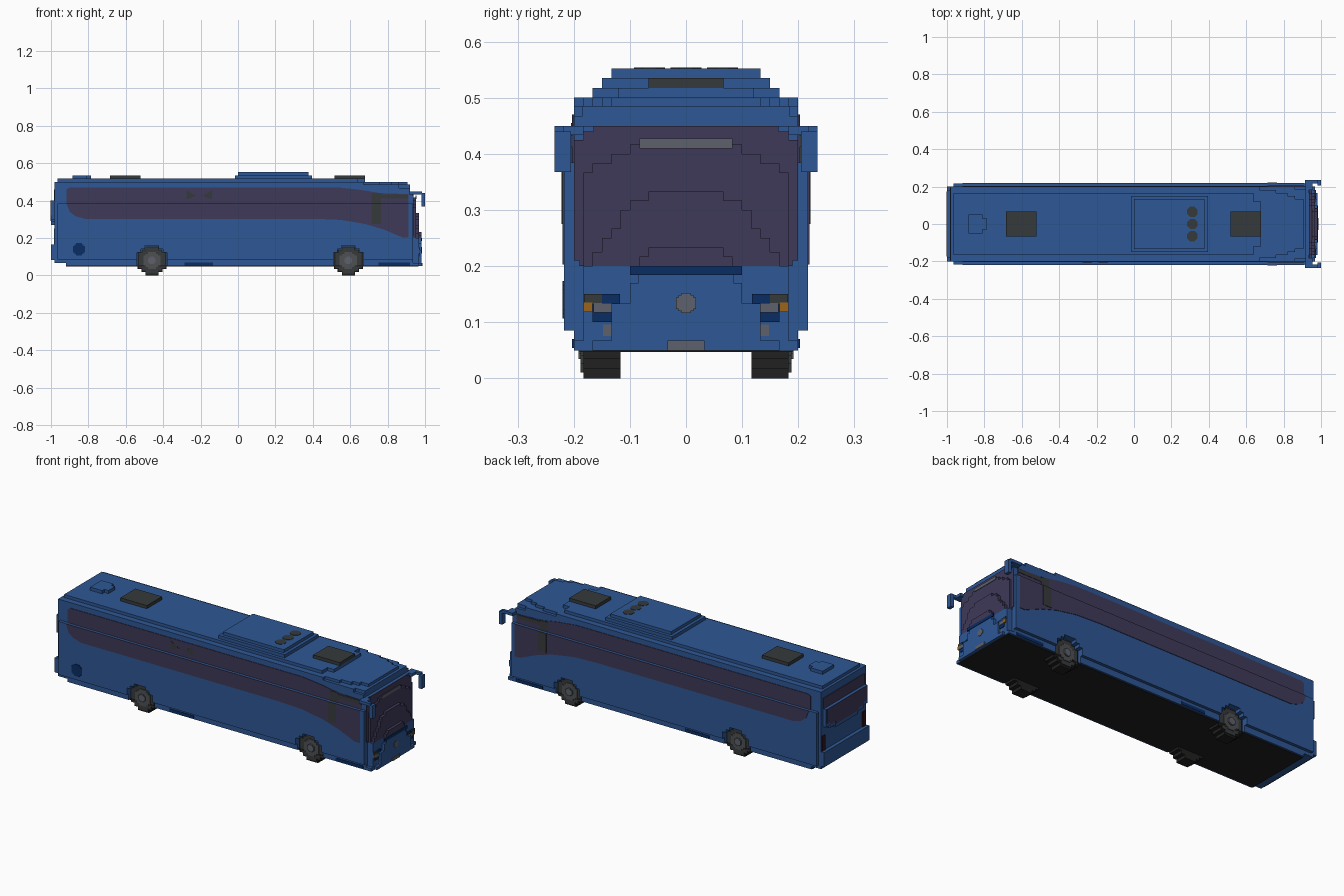
import bpy, bmesh, math

if "Cube" in bpy.data.objects:
    bpy.data.objects.remove(bpy.data.objects["Cube"], do_unlink=True)


def material(name, rgb):
    m = bpy.data.materials.new(name)
    m.use_nodes = True
    m.diffuse_color = (*rgb, 1)
    m.node_tree.nodes["Principled BSDF"].inputs["Base Color"].default_value = (*rgb, 1)
    return m


BLUE = material("body blue", (0.027, 0.095, 0.30))
NAVY = material("dark blue", (0.003, 0.026, 0.127))
GLASS = material("purple glass", (0.049, 0.041, 0.098))
GREY = material("charcoal", (0.037, 0.042, 0.044))
BLACK = material("tyre black", (0.015, 0.015, 0.015))
SILVER = material("silver grey", (0.11, 0.12, 0.15))
RIM = material("rim grey", (0.075, 0.08, 0.085))
ORANGE = material("indicator orange", (0.33, 0.13, 0.01))
RED = material("tail light", (0.03, 0.008, 0.012))


def prism(name, pts, axis, a, b, mat):
    """Extrude a flat outline along an axis from a to b."""
    place = {"x": lambda p, t: (t, p[0], p[1]),
             "y": lambda p, t: (p[0], t, p[1]),
             "z": lambda p, t: (p[0], p[1], t)}[axis]
    bm = bmesh.new()
    ends = [[bm.verts.new(place(p, t)) for p in pts] for t in (a, b)]
    bm.faces.new(ends[0])
    bm.faces.new(ends[1])
    n = len(pts)
    for i in range(n):
        j = (i + 1) % n
        bm.faces.new((ends[0][i], ends[0][j], ends[1][j], ends[1][i]))
    bmesh.ops.recalc_face_normals(bm, faces=bm.faces)
    me = bpy.data.meshes.new(name)
    bm.to_mesh(me)
    bm.free()
    me.materials.append(mat)
    ob = bpy.data.objects.new(name, me)
    bpy.context.collection.objects.link(ob)
    return ob


def box(name, x, y, z, mat):
    return prism(name, [(x[0], y[0]), (x[1], y[0]), (x[1], y[1]), (x[0], y[1])], "z", *z, mat)


def stairs(half):
    """Symmetric stepped outline from (half width, height) corners, low to high."""
    right = [half[0]]
    for (w0, h0), (w1, h1) in zip(half, half[1:]):
        right.append((w0, h1))
        if w1 != w0:
            right.append((w1, h1))
    return right + [(-w, h) for w, h in reversed(right)]


def roof_layer(name, half, z0, z1):
    """Stepped roof sheet; half lists (half width, x) from rear to front."""
    return prism(name, [(x, y) for y, x in stairs(half)], "z", z0, z1, BLUE)


def octagon(cx, cz, r):
    """Blocky round outline."""
    half = [(0.45, -1), (0.73, -0.78), (1, -0.56), (0.73, 0.56), (0.45, 0.78), (0.45, 1)]
    rows = [(w * r, h * r) for w, h in half]
    return [(cx + x, cz + z) for x, z in stairs(rows[:1] + rows[1:])]


# Body shell
shell = prism("body", [(-0.98, 0.067), (-0.92, 0.067), (-0.92, 0.05), (0.935, 0.05),
                       (0.935, 0.45), (0.92, 0.45), (0.92, 0.467), (-0.98, 0.467)],
              "y", -0.2, 0.2, BLUE)
carved = [shell]
for side, s in (("right", -1), ("left", 1)):
    carved.append(box(side + "_side_panel", (-0.965, 0.935), sorted((s * 0.199, s * 0.217)),
                      (0.085, 0.385), BLUE))

# Wheels and their arches
cutters = []
for axle, cx in (("rear", -0.46), ("front", 0.59)):
    for side, s in (("right", -1), ("left", 1)):
        n = f"{axle}_{side}_"
        ring = octagon(cx, 0.078, 0.078)
        prism(n + "tyre", ring, "y", s * 0.117, s * 0.183, BLACK)
        prism(n + "wheel_face", octagon(cx, 0.08, 0.07), "y", s * 0.183, s * 0.188, GREY)
        prism(n + "rim", octagon(cx, 0.08, 0.046), "y", s * 0.188, s * 0.192, RIM)
        prism(n + "hub", octagon(cx, 0.08, 0.02), "y", s * 0.192, s * 0.2, SILVER)
        cut = prism(n + "arch_cutter", octagon(cx, 0.079, 0.08), "y", s * 0.182, s * 0.26, BLACK)
        cut.hide_render = True
        cutters.append(cut)
for ob in carved:
    for cut in cutters:
        mod = ob.modifiers.new("arch", "BOOLEAN")
        mod.operation, mod.solver, mod.object = "DIFFERENCE", "EXACT", cut
        bpy.context.view_layer.objects.active = ob
        bpy.ops.object.modifier_apply(modifier=mod.name)
for cut in cutters:
    bpy.data.objects.remove(cut, do_unlink=True)

# Underside
box("underside", (-0.92, 0.965), (-0.19, 0.19), (0.047, 0.055), BLACK)

# Roof sheets, stepping in toward the nose
roof_layer("roof_low", [(0.2, -0.98), (0.2, 0.75), (0.185, 0.86), (0.15, 0.92)], 0.467, 0.485)
roof_layer("roof_mid", [(0.2, -0.98), (0.2, 0.6), (0.183, 0.67), (0.167, 0.76),
                        (0.15, 0.82), (0.133, 0.86), (0.1, 0.905)], 0.485, 0.5)
roof_layer("roof_top", [(0.167, -0.965), (0.167, 0.59), (0.12, 0.64), (0.07, 0.68)], 0.5, 0.517)

# Roof equipment
for name, x in (("rear_hatch", (-0.685, -0.52)), ("front_hatch", (0.515, 0.68))):
    box(name, x, (-0.067, 0.067), (0.517, 0.535), GREY)
box("cooler_base", (-0.017, 0.395), (-0.15, 0.15), (0.517, 0.535), BLUE)
box("cooler_top", (0, 0.378), (-0.133, 0.133), (0.535, 0.552), BLUE)
for i in (-1, 0, 1):
    pts = [(0.312 + 0.03 * math.cos(k * math.pi / 4 + math.pi / 8),
            i * 0.065 + 0.03 * math.sin(k * math.pi / 4 + math.pi / 8)) for k in range(8)]
    prism(f"cooler_fan_{i + 2}", pts, "z", 0.548, 0.554, GREY)
roof_layer("aerial_pod", [(0.05, -0.885), (0.05, -0.835), (0.03, -0.81), (0.015, -0.785)],
           0.517, 0.535)

# Side glass, pillars and skirt details
low_glass = [(-0.917, 0.385), (-0.9, 0.34), (-0.87, 0.317), (-0.82, 0.303), (0.4, 0.303),
             (0.55, 0.297), (0.68, 0.275), (0.78, 0.245), (0.88, 0.203), (0.912, 0.203),
             (0.912, 0.385)]
high_glass = [(-0.917, 0.385), (0.912, 0.385), (0.912, 0.435), (0.76, 0.44), (0.66, 0.457),
              (0.54, 0.47), (-0.9, 0.47), (-0.917, 0.46)]
for side, s in (("right", -1), ("left", 1)):
    def plate(name, pts, y, mat, t=0.003):
        prism(f"{side}_{name}", pts, "y", s * (y - 0.002), s * (y + t), mat)

    def rect(x0, x1, z0, z1):
        return [(x0, z0), (x1, z0), (x1, z1), (x0, z1)]

    plate("lower_glass", low_glass, 0.217, GLASS)
    plate("upper_glass", high_glass, 0.2, GLASS)
    plate("lower_pillar", rect(0.715, 0.765, 0.275, 0.385), 0.217, GREY, 0.005)
    plate("upper_pillar", rect(0.715, 0.765, 0.385, 0.44), 0.2, GREY, 0.005)
    plate("window_header", rect(0.765, 0.91, 0.412, 0.433), 0.2, GREY, 0.005)
    plate("skirt_step", rect(-0.285, -0.135, 0.054, 0.07), 0.2, NAVY)
    plate("nose_step", rect(0.75, 0.92, 0.054, 0.07), 0.2, NAVY)
    # Mirror on its forward arm
    ys = sorted((s * 0.217, s * 0.234))
    box(side + "_mirror_root", (0.915, 0.955), sorted((s * 0.183, s * 0.234)), (0.434, 0.45), BLUE)
    box(side + "_mirror_arm", (0.94, 0.985), ys, (0.434, 0.45), BLUE)
    box(side + "_mirror", (0.98, 1.0), sorted((s * 0.205, s * 0.234)), (0.368, 0.44), BLUE)
for k, x in enumerate((-0.275, -0.14)):
    d = 0.05 if k == 0 else -0.05
    prism(f"window_vent_{k + 1}", [(x, 0.455), (x + d, 0.425), (x, 0.405)], "y",
          -0.2, -0.205, GREY)
prism("fuel_flap", octagon(-0.85, 0.14, 0.033), "y", -0.215, -0.22, NAVY)

# Bulging nose in stepped sheets: blue below, glass above
prism("nose_1", [(-0.2, 0.05), (0.2, 0.05), (0.2, 0.067), (0.183, 0.067), (0.183, 0.2),
                 (-0.183, 0.2), (-0.183, 0.067), (-0.2, 0.067)], "x", 0.93, 0.951, BLUE)
prism("nose_2", stairs([(0.2, 0.05), (0.183, 0.067), (0.183, 0.2)]), "x", 0.95, 0.967, BLUE)
prism("nose_3", stairs([(0.167, 0.05), (0.133, 0.067), (0.1, 0.133), (0.085, 0.17),
                        (0.085, 0.2)]), "x", 0.966, 0.982, BLUE)
prism("windscreen_edge", stairs([(0.19, 0.2), (0.2, 0.21), (0.2, 0.37), (0.183, 0.425),
                                 (0.165, 0.44), (0.15, 0.45)]), "x", 0.93, 0.939, GLASS)
prism("windscreen_outer", stairs([(0.183, 0.2), (0.183, 0.34), (0.167, 0.367), (0.133, 0.383),
                                  (0.1, 0.4), (0.067, 0.417)]), "x", 0.935, 0.951, GLASS)
prism("windscreen_middle", stairs([(0.167, 0.2), (0.15, 0.225), (0.133, 0.25), (0.117, 0.267),
                                   (0.1, 0.3), (0.067, 0.317), (0.05, 0.333)]),
      "x", 0.95, 0.967, GLASS)
prism("windscreen_centre", stairs([(0.083, 0.2), (0.067, 0.217), (0.033, 0.233)]),
      "x", 0.966, 0.982, GLASS)


def front(name, y, z, x, mat):
    box(name, (x - 0.003, x + 0.003), y, z, mat)


# Nose details
front("wiper_strip", (-0.1, 0.1), (0.184, 0.2), 0.982, NAVY)
front("header_sign", (-0.083, 0.083), (0.41, 0.427), 0.951, SILVER)
front("front_plate", (-0.033, 0.033), (0.05, 0.067), 0.983, SILVER)
prism("nose_disc", octagon(0, 0.134, 0.018), "x", 0.98, 0.985, SILVER)
for side, s in (("right", -1), ("left", 1)):
    def span(a, b):
        return sorted((s * a, s * b))
    front(side + "_headlight", span(0.118, 0.167), (0.1, 0.15), 0.968, NAVY)
    front(side + "_lamp_top", span(0.15, 0.182), (0.133, 0.15), 0.970, GREY)
    front(side + "_lamp_end", span(0.108, 0.12), (0.117, 0.133), 0.970, GREY)
    front(side + "_lamp", span(0.12, 0.165), (0.117, 0.134), 0.971, SILVER)
    front(side + "_indicator", span(0.167, 0.183), (0.118, 0.135), 0.971, ORANGE)
    front(side + "_fog_lamp", span(0.125, 0.148), (0.075, 0.096), 0.966, SILVER)
    # Tail lights
    box(side + "_tail_light", (-0.984, -0.978), span(0.165, 0.195), (0.165, 0.25), RED)

# Rear panel, window and bumper
prism("rear_panel", stairs([(0.1, 0.27), (0.15, 0.285), (0.183, 0.3), (0.183, 0.4)]),
      "x", -1.0, -0.975, BLUE)
prism("rear_glass_lower", stairs([(0.1, 0.29), (0.15, 0.305), (0.175, 0.32), (0.175, 0.4)]),
      "x", -1.002, -0.998, GLASS)
prism("rear_glass_upper", stairs([(0.183, 0.4), (0.183, 0.445), (0.165, 0.46)]),
      "x", -0.984, -0.978, GLASS)
box("rear_bumper", (-1.0, -0.96), (-0.2, 0.2), (0.083, 0.165), BLUE)
